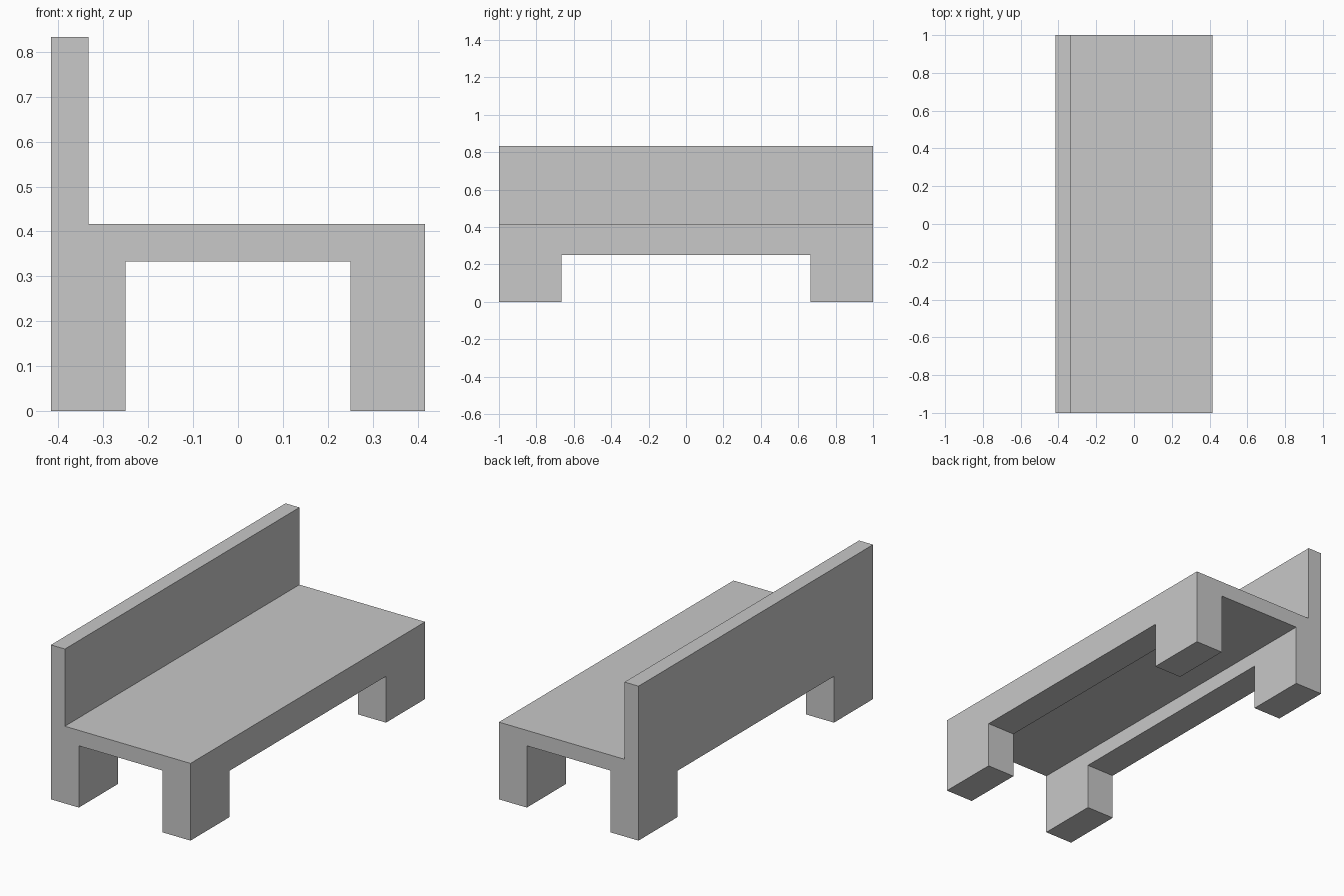
import bpy
import bmesh

cube = bpy.data.objects.get("Cube")
if cube:
    bpy.data.objects.remove(cube, do_unlink=True)

U = 1 / 12          # building module
HALF_LENGTH = 1.0

grey = bpy.data.materials.new("light_grey")
grey.use_nodes = True
colour = (0.58, 0.58, 0.58, 1)
grey.diffuse_color = colour
grey.node_tree.nodes["Principled BSDF"].inputs["Base Color"].default_value = colour


def extrude_profile(name, profile, half_length):
    """Solid made by sweeping an x-z outline (in modules) along y."""
    bm = bmesh.new()
    face = bm.faces.new([bm.verts.new((x * U, -half_length, z * U)) for x, z in profile])
    swept = bmesh.ops.extrude_face_region(bm, geom=[face])["geom"]
    bmesh.ops.translate(bm, vec=(0, 2 * half_length, 0),
                        verts=[g for g in swept if isinstance(g, bmesh.types.BMVert)])
    bmesh.ops.recalc_face_normals(bm, faces=bm.faces)
    mesh = bpy.data.meshes.new(name)
    bm.to_mesh(mesh)
    bm.free()
    obj = bpy.data.objects.new(name, mesh)
    bpy.context.collection.objects.link(obj)
    return obj


# Bench: backrest, seat and side supports in one end outline
bench = extrude_profile("bench", [
    (-5, 0), (-3, 0), (-3, 4), (3, 4), (3, 0), (5, 0),
    (5, 5), (-4, 5), (-4, 10), (-5, 10)], HALF_LENGTH)
bench.data.materials.append(grey)

# Long opening between the legs, leaving the rails above it
opening = extrude_profile("leg_opening_cutter",
                          [(-6, -1), (6, -1), (6, 3), (-6, 3)], HALF_LENGTH * 2 / 3)
opening.hide_render = True
cut = bench.modifiers.new("leg_opening", 'BOOLEAN')
cut.operation = 'DIFFERENCE'
cut.solver = 'EXACT'
cut.object = opening

# Apply the cut and drop the cutter
bpy.context.view_layer.objects.active = bench
bench.select_set(True)
bpy.ops.object.modifier_apply(modifier=cut.name)
bpy.data.objects.remove(opening, do_unlink=True)
